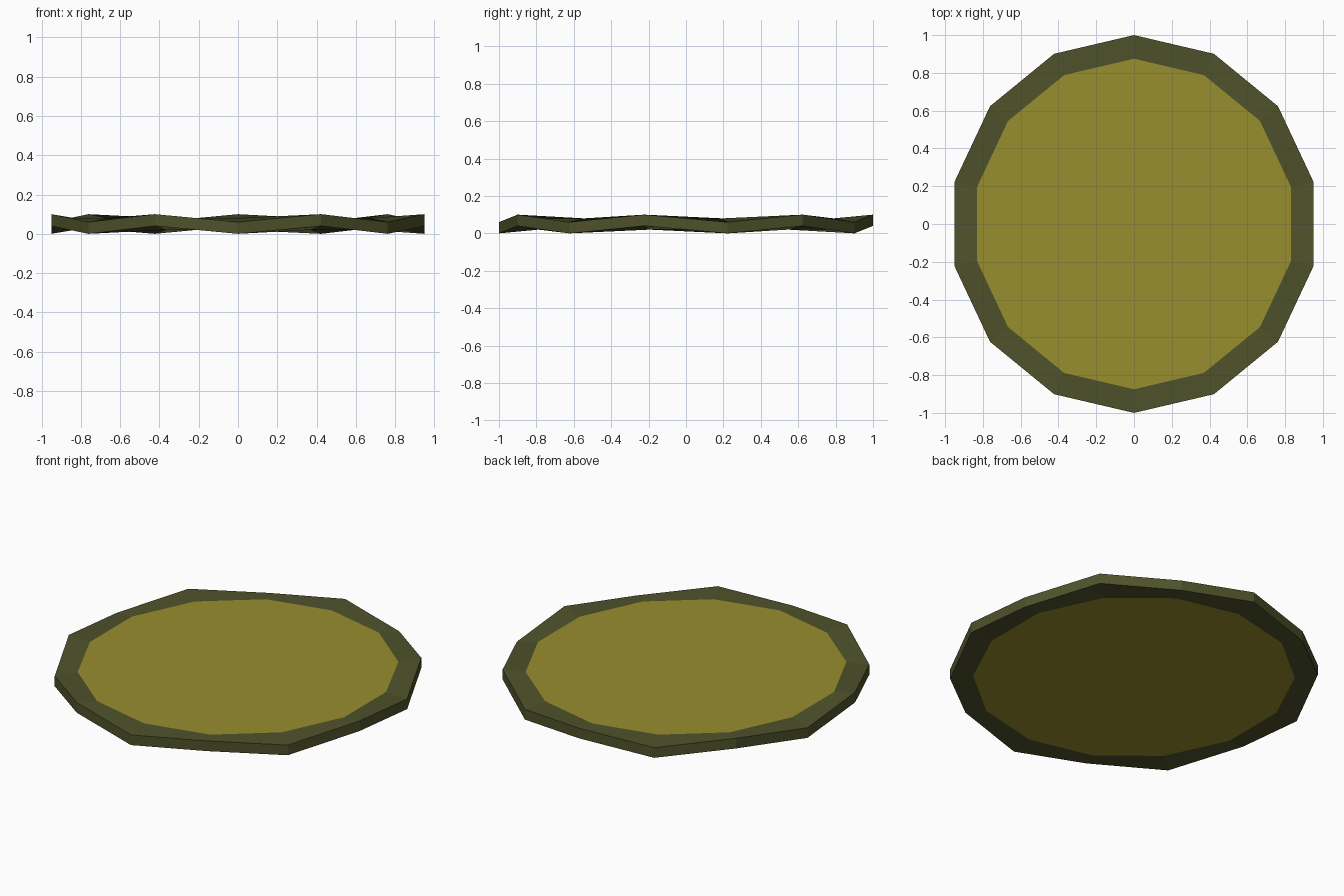
import bpy, bmesh, math

if "Cube" in bpy.data.objects:
    bpy.data.objects.remove(bpy.data.objects["Cube"])

N = 14                      # sides
SX = 0.975                  # slight squash across x


def material(name, color):
    m = bpy.data.materials.new(name)
    m.diffuse_color = (*color, 1)
    m.use_nodes = True
    m.node_tree.nodes["Principled BSDF"].inputs["Base Color"].default_value = m.diffuse_color
    return m


def make_object(name, bm, mat):
    bmesh.ops.recalc_face_normals(bm, faces=bm.faces)
    me = bpy.data.meshes.new(name)
    bm.to_mesh(me)
    bm.free()
    me.materials.append(mat)
    ob = bpy.data.objects.new(name, me)
    bpy.context.collection.objects.link(ob)
    return ob


def ring(bm, radius, z, wave=0.0):
    # polygon ring whose corners alternate up and down
    return [bm.verts.new((SX * radius * math.sin(2 * math.pi * i / N),
                          radius * math.cos(2 * math.pi * i / N),
                          z + wave * (-1) ** i)) for i in range(N)]


rim_mat = material("dark olive", (0.078, 0.085, 0.024))
disc_mat = material("mustard", (0.31, 0.27, 0.027))

# Wavy rim: closed band around the plate
bm = bmesh.new()
loops = [ring(bm, 0.875, 0.02), ring(bm, 1.0, 0.02, 0.02),
         ring(bm, 1.0, 0.08, 0.02), ring(bm, 0.875, 0.08)]
for a, b in zip(loops, loops[1:] + loops[:1]):
    for i in range(N):
        j = (i + 1) % N
        bm.faces.new((a[i], a[j], b[j], b[i]))
make_object("rim", bm, rim_mat)

# Flat centre plate, flush with the rim's inner edge
bm = bmesh.new()
low, high = ring(bm, 0.875, 0.02), ring(bm, 0.875, 0.08)
bm.faces.new(low)
bm.faces.new(high)
make_object("centre_plate", bm, disc_mat)
